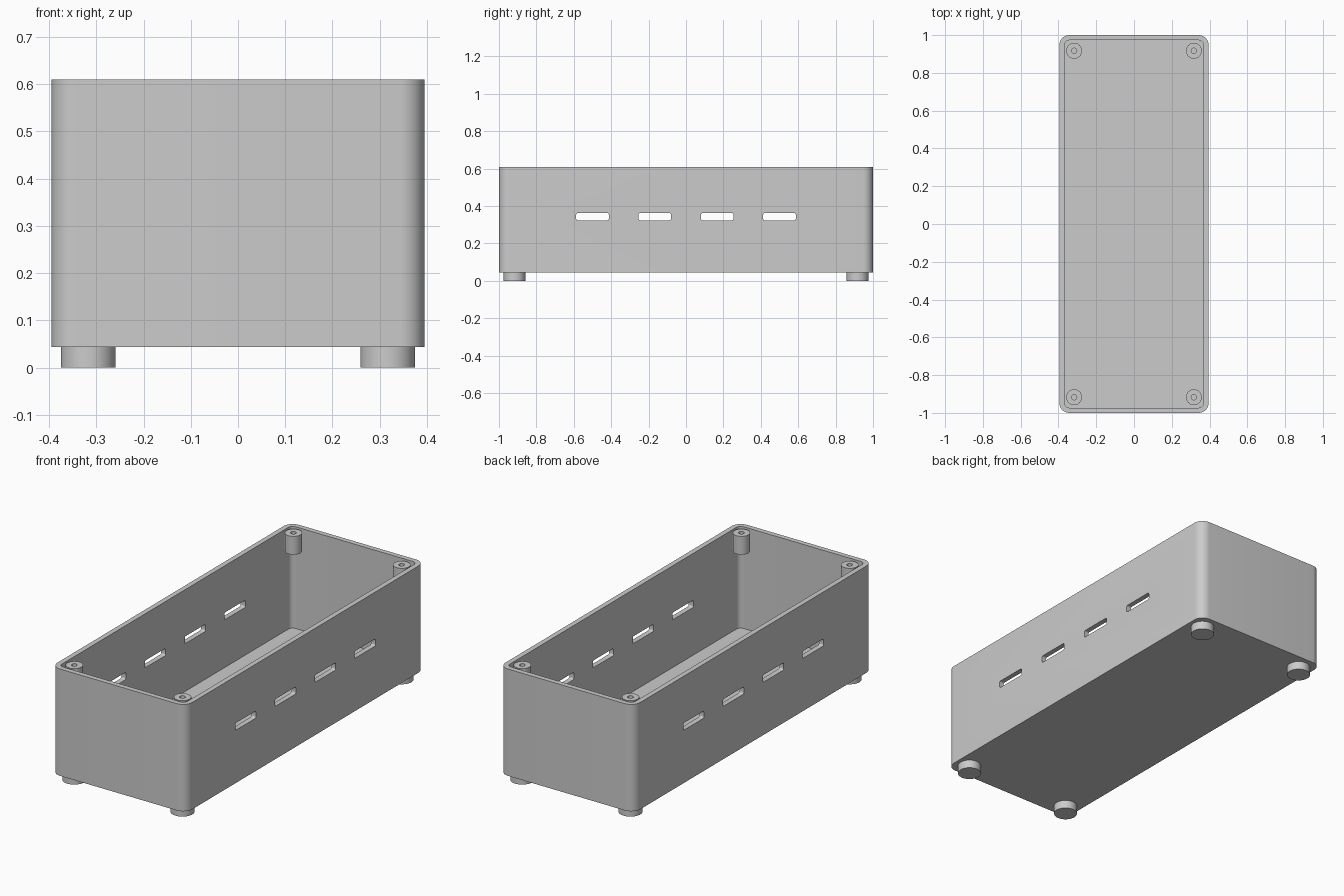
import bpy, bmesh, math

if "Cube" in bpy.data.objects:
    bpy.data.objects.remove(bpy.data.objects["Cube"])

grey = bpy.data.materials.new("plain_grey")
grey.diffuse_color = (0.6, 0.6, 0.6, 1)
grey.use_nodes = True
grey.node_tree.nodes["Principled BSDF"].inputs["Base Color"].default_value = grey.diffuse_color


def rounded_rect(hx, hy, r, steps):
    """Counter-clockwise outline of a rounded rectangle."""
    pts = []
    for k, (sx, sy) in enumerate([(1, 1), (-1, 1), (-1, -1), (1, -1)]):
        for i in range(steps + 1):
            a = math.pi / 2 * (k + i / steps)
            pts.append((sx * (hx - r) + r * math.cos(a), sy * (hy - r) + r * math.sin(a)))
    return pts


def circle(r, n=40):
    return [(r * math.cos(2 * math.pi * i / n), r * math.sin(2 * math.pi * i / n)) for i in range(n)]


def loft(name, sections, location=(0, 0, 0)):
    """Skin a stack of (outline, z) sections and cap both ends."""
    bm = bmesh.new()
    rings = [[bm.verts.new((x, y, z)) for x, y in outline] for outline, z in sections]
    n = len(rings[0])
    for a, b in zip(rings, rings[1:]):
        for i in range(n):
            j = (i + 1) % n
            bm.faces.new((a[i], a[j], b[j], b[i]))
    bm.faces.new(rings[0][::-1])
    bm.faces.new(rings[-1])
    bmesh.ops.recalc_face_normals(bm, faces=bm.faces)
    mesh = bpy.data.meshes.new(name)
    bm.to_mesh(mesh)
    bm.free()
    mesh.materials.append(grey)
    obj = bpy.data.objects.new(name, mesh)
    bpy.context.collection.objects.link(obj)
    obj.location = location
    return obj


def smooth(obj):
    bpy.ops.object.select_all(action='DESELECT')
    obj.select_set(True)
    bpy.context.view_layer.objects.active = obj
    bpy.ops.object.shade_smooth_by_angle(angle=math.radians(30))


BOTTOM, TOP, WALL = 0.044, 0.61, 0.027
HX, HY, R = 0.395, 1.0, 0.053

# Open box with rounded vertical corners
outer = rounded_rect(HX, HY, R, 10)
inner = rounded_rect(HX - WALL, HY - WALL, R - WALL, 10)
box = loft("box_shell", [(outer, BOTTOM), (outer, TOP), (inner, TOP), (inner, BOTTOM + WALL)])

# Four vent slots through both long walls
slot = rounded_rect(0.019, 0.087, 0.008, 4)
for i, y in enumerate((-0.5, -0.167, 0.167, 0.5)):
    cutter = loft(f"slot_cutter_{i + 1}", [(slot, -0.6), (slot, 0.6)], (0, y, 0.343))
    cutter.rotation_euler = (0, math.pi / 2, 0)
    cutter.hide_render = True
    cutter.hide_viewport = True
    mod = box.modifiers.new(f"slot_{i + 1}", 'BOOLEAN')
    mod.operation = 'DIFFERENCE'
    mod.solver = 'EXACT'
    mod.object = cutter

# Bake the slots and drop the cutters
bpy.context.view_layer.update()
cut_mesh = bpy.data.meshes.new_from_object(box.evaluated_get(bpy.context.evaluated_depsgraph_get()))
box.modifiers.clear()
box.data = cut_mesh
for obj in [o for o in bpy.data.objects if o.name.startswith("slot_cutter")]:
    bpy.data.objects.remove(obj)
smooth(box)

# Round foot and hollow screw post in every corner
post, hole, foot = circle(0.042), circle(0.014, 40), circle(0.058)
for side, sx in (("left", -1), ("right", 1)):
    for end, sy in (("front", -1), ("back", 1)):
        spot = (sx * 0.317, sy * 0.917, 0)
        smooth(loft(f"foot_{end}_{side}", [(foot, 0), (foot, BOTTOM)], spot))
        smooth(loft(f"screw_post_{end}_{side}",
                    [(post, TOP - 0.1), (post, TOP - 0.003), (hole, TOP - 0.003), (hole, TOP - 0.085)], spot))
